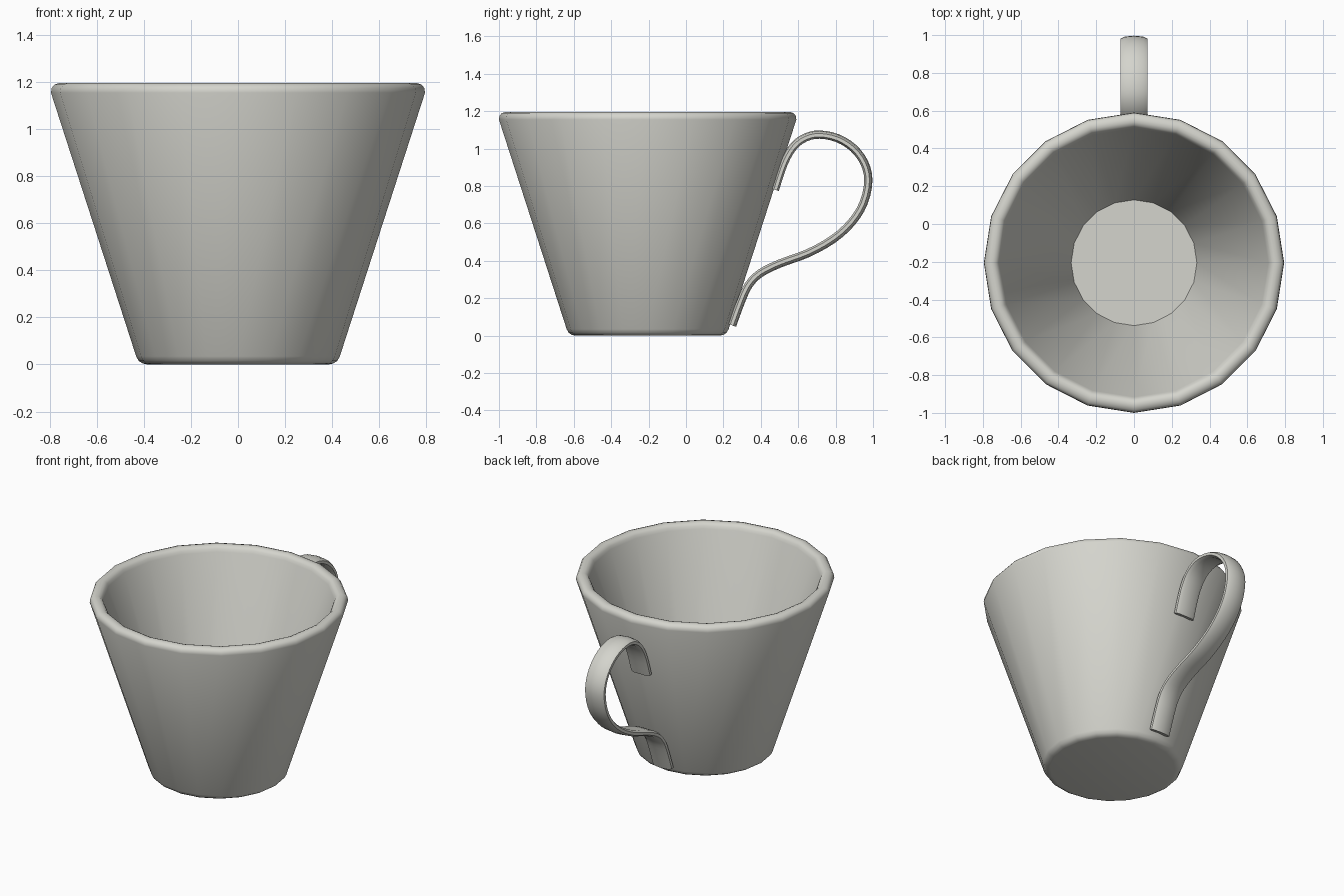
import bpy, bmesh, math
from mathutils import Vector

if "Cube" in bpy.data.objects:
    bpy.data.objects.remove(bpy.data.objects["Cube"])

SIDES = 20
CUP_Y = -0.205

clay = bpy.data.materials.new("warm_light_grey")
clay.diffuse_color = (0.66, 0.66, 0.61, 1)
clay.use_nodes = True
clay.node_tree.nodes["Principled BSDF"].inputs["Base Color"].default_value = clay.diffuse_color


def finish(name, bm, angle):
    bmesh.ops.recalc_face_normals(bm, faces=bm.faces)
    mesh = bpy.data.meshes.new(name)
    bm.to_mesh(mesh)
    bm.free()
    obj = bpy.data.objects.new(name, mesh)
    bpy.context.collection.objects.link(obj)
    mesh.materials.append(clay)
    bpy.ops.object.select_all(action='DESELECT')
    obj.select_set(True)
    bpy.context.view_layer.objects.active = obj
    bpy.ops.object.shade_smooth_by_angle(angle=math.radians(angle))
    return obj


def skin(bm, rings):
    # Join successive closed rings with quads and cap both ends
    rings = [[bm.verts.new(p) for p in ring] for ring in rings]
    n = len(rings[0])
    for a, b in zip(rings, rings[1:]):
        for i in range(n):
            j = (i + 1) % n
            bm.faces.new((a[i], a[j], b[j], b[i]))
    bm.faces.new(rings[0])
    bm.faces.new(rings[-1])


# Cup: outer base, tapered wall, rounded rim, inner wall and floor
profile = [(0.385, 0), (0.405, 0.004), (0.422, 0.015), (0.433, 0.035),
           (0.795, 1.155), (0.792, 1.175), (0.78, 1.19), (0.76, 1.196),
           (0.745, 1.196), (0.73, 1.19), (0.719, 1.178), (0.711, 1.16),
           (0.333, 0.06)]
bm = bmesh.new()
skin(bm, [[(r * math.cos(math.tau * i / SIDES),
            CUP_Y + r * math.sin(math.tau * i / SIDES), z)
           for i in range(SIDES)] for r, z in profile])
finish("cup_body", bm, 40)

# Handle: domed strap swept along a smooth path in the y-z plane
path = [(0.475, 0.78), (0.522, 0.92), (0.575, 1.012), (0.64, 1.06),
        (0.715, 1.075), (0.81, 1.056), (0.895, 1.003), (0.953, 0.925),
        (0.975, 0.83), (0.95, 0.71), (0.885, 0.605), (0.785, 0.515),
        (0.65, 0.44), (0.5, 0.385), (0.395, 0.332), (0.335, 0.27),
        (0.295, 0.185), (0.247, 0.055)]
section = [(-0.071, -0.012), (-0.071, 0.006), (-0.05, 0.017), (0, 0.022),
           (0.05, 0.017), (0.071, 0.006), (0.071, -0.012),
           (0.05, -0.022), (-0.05, -0.022)]
pts = [Vector(p) for p in path]
pts = [2 * pts[0] - pts[1]] + pts + [2 * pts[-1] - pts[-2]]
line = []
for k in range(1, len(pts) - 2):
    a, b, c, d = pts[k - 1:k + 3]
    for t in (0, 1 / 3, 2 / 3):
        line.append(0.5 * (2 * b + (c - a) * t + (2 * a - 5 * b + 4 * c - d) * t * t
                           + (3 * b - a - 3 * c + d) * t ** 3))
line.append(pts[-2])
rings = []
for i, p in enumerate(line):
    tan = (line[min(i + 1, len(line) - 1)] - line[max(i - 1, 0)]).normalized()
    out = Vector((-tan.y, tan.x))
    rings.append([(x, p.x + out.x * n, p.y + out.y * n) for x, n in section])
bm = bmesh.new()
skin(bm, rings)
finish("handle", bm, 50)
